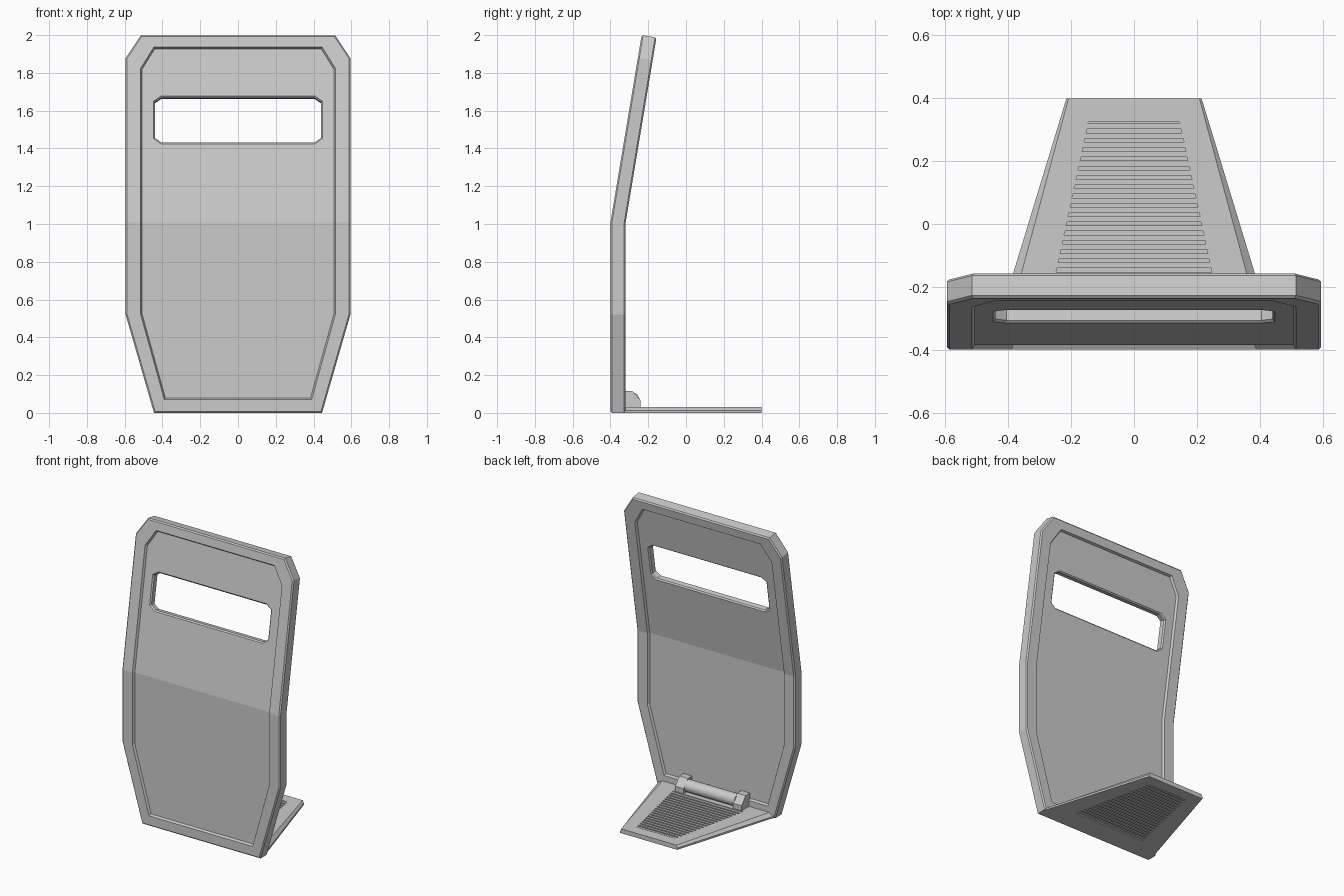
import bpy, bmesh, math
from mathutils import Vector

if "Cube" in bpy.data.objects:
    bpy.data.objects.remove(bpy.data.objects["Cube"])

S0, TILT, THICK, REC, BEV = 1.01, math.atan(0.1667), 0.08, 0.015, 0.008


def finish(name, bm):
    bmesh.ops.recalc_face_normals(bm, faces=bm.faces)
    me = bpy.data.meshes.new(name)
    bm.to_mesh(me)
    bm.free()
    ob = bpy.data.objects.new(name, me)
    bpy.context.collection.objects.link(ob)
    return ob


def mirrored(right):
    """Right-hand points from bottom to top, closed with their mirror images."""
    return right + [(-x, s) for x, s in reversed(right)]


def inset(pts, d):
    """Mitred inward offset of a counter-clockwise outline."""
    out, n = [], len(pts)
    for i in range(n):
        p, a, b = (Vector(pts[j % n]) for j in (i, i - 1, i + 1))
        u, v = (p - a).normalized(), (b - p).normalized()
        n1, n2 = Vector((-u.y, u.x)), Vector((-v.y, v.x))
        q = p + (n1 + n2) * (d / (1 + n1.dot(n2)))
        out.append((q.x, q.y))
    return out


def bend(x, s, d):
    """Flat shield position to the creased shield (mitred at the crease)."""
    if s < S0 - 1e-4:
        return (x, -0.4 + d, s)
    if s < S0 + 1e-4:
        return (x, -0.4 + d, s - d * math.tan(TILT / 2))
    t = (s - S0) / math.cos(TILT)
    return (x, -0.4 + d * math.cos(TILT) + t * math.sin(TILT),
            S0 + t * math.cos(TILT) - d * math.sin(TILT))


def bridge(bm, loops, closed=False):
    pairs = list(zip(loops, loops[1:])) + ([(loops[-1], loops[0])] if closed else [])
    for a, b in pairs:
        for i in range(len(a)):
            j = (i + 1) % len(a)
            bm.faces.new((a[i], a[j], b[j], b[i]))


def prism(name, lower, upper):
    """Solid between two matching 3D outlines."""
    bm = bmesh.new()
    a, b = ([bm.verts.new(p) for p in pts] for pts in (lower, upper))
    bridge(bm, [a, b])
    bm.faces.new(a)
    bm.faces.new(b)
    return finish(name, bm)


# Shield: rim, recessed panels on both sides, and the view slot
outer = mirrored([(0.445, 0), (0.595, 0.52), (0.595, S0), (0.595, 1.88), (0.515, 2.0)])
inner = mirrored([(0.39, 0.07), (0.515, 0.52), (0.515, S0), (0.515, 1.825), (0.445, 1.938)])
slot = mirrored([(0.405, 1.435), (0.44, 1.46), (0.44, 1.648), (0.405, 1.672)])

bm = bmesh.new()


def ring(pts, d):
    return [bm.verts.new(bend(x, s, d)) for x, s in pts]


rim = [ring(inset(inner, BEV), REC), ring(inner, 0), ring(inset(outer, BEV), 0),
       ring(outer, BEV), ring(outer, THICK - BEV), ring(inset(outer, BEV), THICK),
       ring(inner, THICK), ring(inset(inner, BEV), THICK - REC)]
wide = inset(slot, -BEV)
hole = [ring(wide, REC), ring(slot, REC + BEV),
        ring(slot, THICK - REC - BEV), ring(wide, THICK - REC)]
bridge(bm, rim)
bridge(bm, hole)
for r, h in ((rim[0], hole[0]), (rim[-1], hole[-1])):
    bm.faces.new((r[0], r[1], r[2], r[7], r[8], r[9]))
    for f in ((r[2], h[1], h[0]), (r[2], r[3], h[2], h[1]), (r[3], r[4], h[3], h[2]),
              (r[4], r[5], h[4], h[3]), (r[5], r[6], h[5], h[4]),
              (r[6], r[7], h[6], h[5]), (r[7], h[7], h[6]), (r[7], r[2], h[0], h[7])):
        bm.faces.new(f)
finish("shield", bm)


# Foot plate frame with tapered sides
def trapezoid(y0, w0, y1, w1, z):
    return [(-w0, y0, z), (w0, y0, z), (w1, y1, z), (-w1, y1, z)]


def tread_half(y):
    return 0.245 + (0.145 - 0.245) * (y + 0.14) / 0.465


Y0, Y1 = -0.235, 0.325
bm = bmesh.new()
loops = [trapezoid(-0.33, 0.437, 0.4, 0.215, 0), trapezoid(-0.33, 0.437, 0.4, 0.215, 0.012),
         trapezoid(-0.33, 0.405, 0.4, 0.208, 0.03),
         trapezoid(Y0, tread_half(Y0), Y1, tread_half(Y1), 0.03),
         trapezoid(Y0, tread_half(Y0), Y1, tread_half(Y1), 0)]
bridge(bm, [[bm.verts.new(p) for p in l] for l in loops], closed=True)
finish("foot_plate", bm)

# Ribbed tread set into the plate
prism("tread_base", *(trapezoid(Y0, tread_half(Y0), Y1, tread_half(Y1), z) for z in (0.009, 0.021)))
count = 19
pitch = (Y1 - Y0) / count
for i in range(count):
    y = Y0 + pitch * (i + 0.2)
    e = y + pitch * 0.6
    prism(f"tread_rib_{i + 1}", *(trapezoid(y, tread_half(y), e, tread_half(e), z)
                                  for z in (0.003, 0.028)))

# Hinge brackets and barrel
profile = [(-0.33, 0.025), (-0.24, 0.025), (-0.24, 0.065), (-0.285, 0.117), (-0.33, 0.117)]
for side, label in ((-1, "left"), (1, "right")):
    prism(f"hinge_bracket_{label}", *([(side * x, y, z) for y, z in profile] for x in (0.185, 0.25)))
bpy.ops.mesh.primitive_cylinder_add(vertices=24, radius=0.041, depth=0.38,
                                    location=(0, -0.287, 0.068), rotation=(0, math.pi / 2, 0))
barrel = bpy.context.object
barrel.name = "hinge_barrel"
bpy.ops.object.shade_smooth_by_angle()
